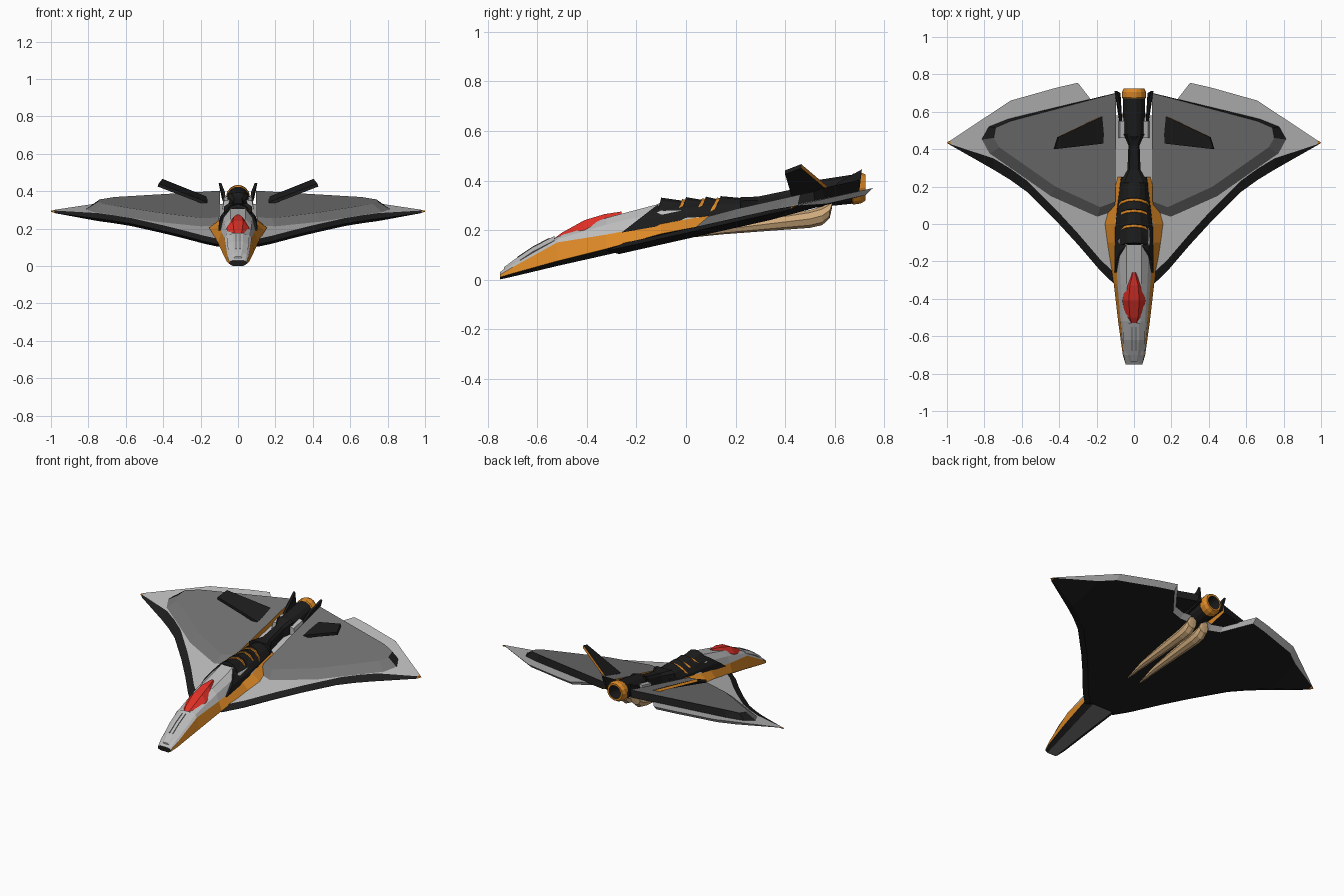
import bpy, bmesh, math

if "Cube" in bpy.data.objects:
    bpy.data.objects.remove(bpy.data.objects["Cube"])

PAL = {"black": (.012, .012, .012), "light": (.5, .5, .5), "mid": (.3, .3, .3),
       "dark": (.17, .17, .17), "orange": (.72, .25, .02), "red": (.75, .03, .02),
       "tan": (.62, .40, .2)}
KEYS = list(PAL)
MATS = []
for k, c in PAL.items():
    m = bpy.data.materials.new(k)
    m.diffuse_color = (*c, 1)
    m.use_nodes = True
    m.node_tree.nodes["Principled BSDF"].inputs["Base Color"].default_value = m.diffuse_color
    MATS.append(m)


def Z(y):
    """Height of the tilted reference plane the whole craft lies on."""
    return 0.20 + 0.225 * y


def P(x, y, w=0.0):
    return (x, y, Z(y) + w)


def loft(name, rings, mat, mirror=False, caps=True):
    """Skin closed rings; mat is a colour name or a function (ring, strip) -> name."""
    pick = mat if callable(mat) else (lambda i, j: mat)
    bm = bmesh.new()
    vs = [[bm.verts.new(p) for p in r] for r in rings]
    n = len(rings[0])
    for i in range(len(vs) - 1):
        for j in range(n):
            k = (j + 1) % n
            f = bm.faces.new((vs[i][j], vs[i][k], vs[i + 1][k], vs[i + 1][j]))
            f.material_index = KEYS.index(pick(i, j))
    if caps:
        for i, r in ((-1, vs[0]), (len(vs), vs[-1])):
            f = bm.faces.new(r)
            f.material_index = KEYS.index(pick(i, 0))
    bmesh.ops.recalc_face_normals(bm, faces=bm.faces)
    me = bpy.data.meshes.new(name)
    bm.to_mesh(me)
    bm.free()
    for m in MATS:
        me.materials.append(m)
    ob = bpy.data.objects.new(name, me)
    bpy.context.collection.objects.link(ob)
    if mirror:
        ob.modifiers.new("mirror", "MIRROR").use_axis = (True, False, False)
    return ob


def sym(half):
    """Full ring from right-hand points listed bottom to top."""
    return half + [(-x, y, z) for x, y, z in reversed(half)]


def circle(y, z, r, n, x=0.0, rz=None):
    return [(x + r * math.cos(2 * math.pi * i / n), y,
             z + (rz or r) * math.sin(2 * math.pi * i / n)) for i in range(n)]


# Main wing: black leading edge and belly, grey top and trailing rim
rings = []
for x, yl, yt in [(0, -.32, .58), (.107, -.32, .58), (.18, -.25, .60), (.30, -.11, .755),
                  (.41, .01, .73), (.57, .17, .685), (.66, .235, .66), (.75, .29, .60),
                  (.98, .421, .447)]:
    s = min(1, (yt - yl) / .3)
    rings.append([P(x, yl, -.012), P(x, yl + .06 * s, .004 * s), P(x, yt, 0),
                  P(x, yt - .03 * s, -.022 * s), P(x, yl + .05 * s, -.036 * s)])
loft("wing", rings, lambda i, j: "light" if j in (1, 2) else "black", True)

# Orange wing tips
loft("wing_tip", [rings[-1], [P(1.0, .433 + .001 * k, -.002 * k) for k in range(5)]],
     "orange", True)

# Raised upper wing plate with a dark bevel along its front
base = [(.11, .06), (.20, .03), (.45, .14), (.78, .37), (.82, .45), (.78, .52), (.68, .56), (.10, .70)]
top = [(.10, .12), (.18, .09), (.42, .20), (.72, .41), (.75, .46), (.74, .515), (.66, .55), (.095, .70)]
lift = [.035, .035, .04, .04, .04, .04, .045, .045]


def plate_col(i, j):
    if i == -1:
        return "black"
    if i == 1:
        return "mid"
    return "dark" if j < 4 else "black" if j < 7 else "orange"


loft("upper_wing_plate", [[P(x, y, -.003) for x, y in base],
                          [P(x, y, w) for (x, y), w in zip(top, lift)]], plate_col, True)

# Fuselage: grey underside, orange flanks, light shell on top
rings = []
for y, wb, zb, wl, zl, wh, zh, wt, zt in [
        (-.75, .03, .001, .045, .010, .045, .020, .025, .030),
        (-.70, .035, .012, .060, .025, .056, .050, .028, .070),
        (-.52, .05, .055, .085, .075, .072, .150, .035, .172),
        (-.32, .07, .100, .108, .125, .088, .182, .040, .250),
        (-.10, .08, .150, .142, .185, .102, .225, .040, .308),
        (.00, .08, .172, .155, .205, .102, .243, .040, .305),
        (.25, .06, .230, .090, .255, .060, .285, .030, .310)]:
    rings.append(sym([(wb, y, zb), (wl, y, zl), (wh, y, zh),
                      (wt + .65 * (wh - wt), y, zh + .6 * (zt - zh)), (wt, y, zt)]))
loft("fuselage", rings, lambda i, j: "dark" if j == 9 else "black" if j in (0, 8) else
     "orange" if j in (1, 7) else "light")

# Raised nose cover ending in a small step
loft("nose_cover", [sym([(.04 * s, y, z - .03), (.055 * s, y, z - .018), (.025 * s, y, z)])
                    for y, z, s in [(-.735, .05, .6), (-.70, .076, .85), (-.62, .13, 1.05), (-.53, .177, 1.1)]],
     "light")

# Thin slots on the nose
loft("nose_slot", [[(x, y, z + h) for x, h in ((.009, -.01), (.014, -.01), (.014, .003), (.009, .003))]
                   for y, z in ((-.68, .09), (-.62, .13), (-.55, .167))], "dark", True)

# Red canopy
loft("canopy", [sym([(w, y, zb), (w * .85, y, zb + .55 * (zt - zb)), (w * .4, y, zt)])
                for y, w, zb, zt in [(-.54, .025, .13, .16), (-.50, .055, .14, .19),
                                     (-.41, .070, .165, .240), (-.33, .055, .19, .264),
                                     (-.26, .015, .24, .275)]], "red")


# Arched spine sections
def arch(y, w, z0, z1, lean=0.0, n=8):
    return [(w * math.cos(math.pi * i / n), y - lean * (1 - math.sin(math.pi * i / n)),
             z0 + (z1 - z0) * math.sin(math.pi * i / n)) for i in range(n + 1)]


# Black side panel sweeping forward under the louvres
loft("spine_shell", [arch(-.10, .104, .19, .314, .16), arch(.05, .104, .23, .318, .08),
                     arch(.25, .075, .25, .322)], "black")

# Louvres with orange trim behind each
for k, (y0, y1, w) in enumerate([(-.10, -.01, .100), (.00, .07, .096), (.08, .13, .09), (.14, .25, .084)]):
    loft(f"spine_louvre_{k}", [arch(y0, w, Z(y0), .331 + .002 * k, .04),
                               arch(y1, w * .93, Z(y1), .318 + .003 * k, .04)], "black")
    if k < 3:
        loft(f"louvre_trim_{k}", [arch(y1 - .005, w + .003, Z(y1), .325 + .003 * k, .05),
                                  arch(y1 + .008, w + .001, Z(y1), .323 + .003 * k, .05)], "orange")

# Narrow neck leading to the engine
loft("spine_neck", [sym([(w, y, Z(y) - .01), (w, y, zt - .015), (w * .7, y, zt)])
                    for y, w, zt in [(.22, .075, .333), (.29, .035, .335), (.42, .030, .362), (.48, .055, .39)]],
     "black")

# Engine barrel with orange nozzle ring
loft("engine", [circle(y, .335 + .13 * (y - .44), r, 14) for y, r in
                [(.44, .035), (.47, .055), (.67, .060), (.675, .064), (.705, .064),
                 (.725, .054), (.725, .042), (.62, .035)]],
     lambda i, j: "orange" if 2 <= i <= 5 else "black")

# Light blocks holding the engine
loft("engine_mount", [[P(x, y, w) for x, w in ((.04, -.01), (.085, -.01), (.075, .045), (.04, .05))]
                      for y in (.46, .55)], "light", True)

# Small upright blades beside the nozzle
loft("nozzle_blade", [[(x + dx, y, z) for x, y, z in
                       ((.062, .53, .33), (.072, .70, .36), (.09, .71, .445), (.07, .62, .395))]
                      for dx in (0, .014)], "black", True)

# Canted tail fins with orange trailing edge
fin = [(.17, .43, .325), (.43, .40, .425), (.41, .465, .450), (.16, .583, .350)]
loft("tail_fin", [fin, [(x - .006, y, z + .016) for x, y, z in fin]],
     lambda i, j: "orange" if (i, j) == (0, 2) else "black", True)

# Tan exhaust pods under the belly, curving up at the back
loft("belly_pod", [circle(y, z, r, 8, .045, rz) for y, z, r, rz in
                   [(-.02, .170, .004, .004), (.15, .203, .022, .020), (.50, .245, .036, .036),
                    (.55, .258, .036, .038), (.58, .280, .034, .032), (.59, .305, .025, .012)]],
     "tan", True)
